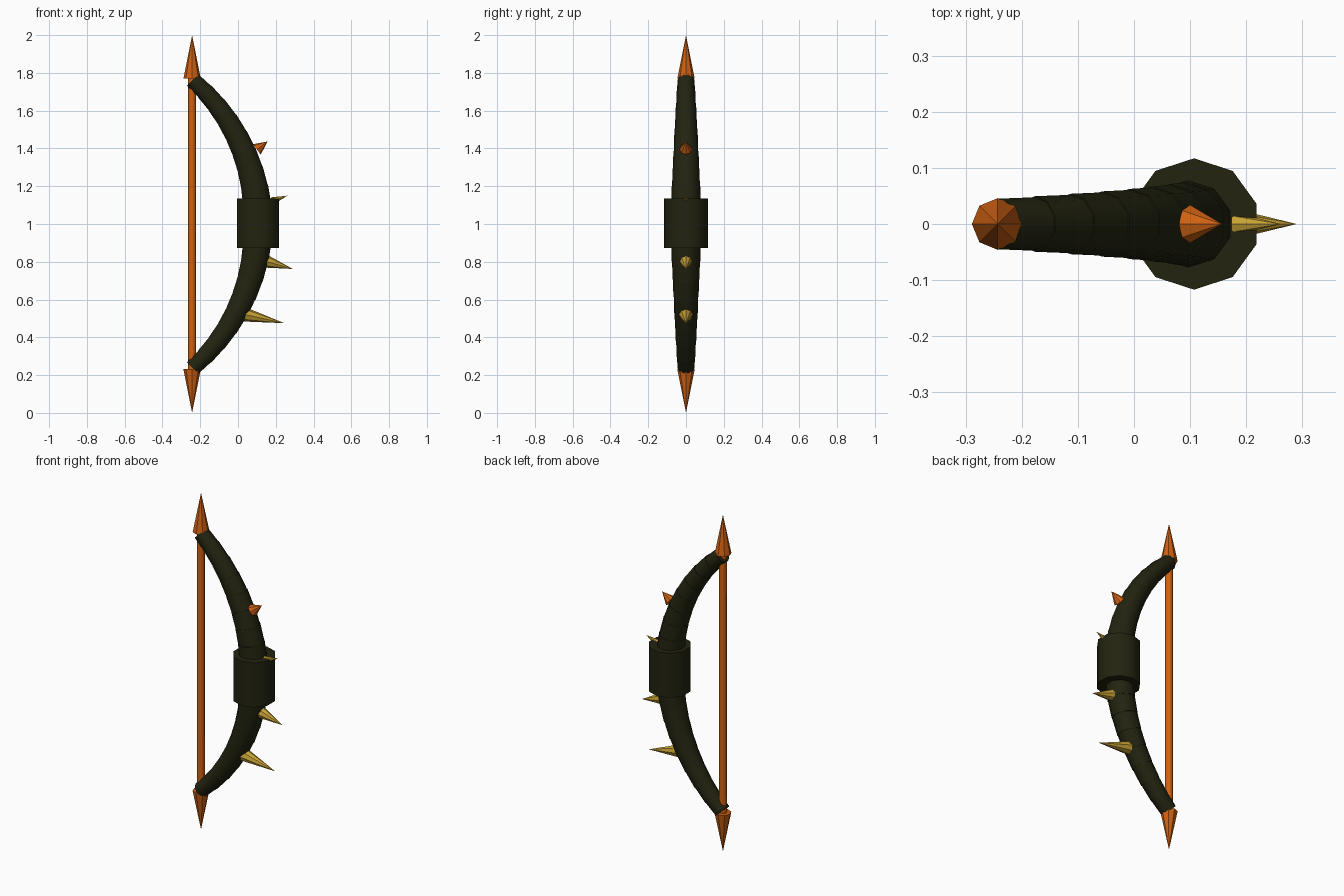
import bpy, math
from mathutils import Vector

cube = bpy.data.objects.get("Cube")
if cube:
    bpy.data.objects.remove(cube, do_unlink=True)


def material(name, rgb):
    m = bpy.data.materials.new(name)
    m.use_nodes = True
    m.diffuse_color = (*rgb, 1)
    m.node_tree.nodes["Principled BSDF"].inputs["Base Color"].default_value = (*rgb, 1)
    return m


dark = material("dark_olive", (0.016, 0.017, 0.005))
orange = material("burnt_orange", (0.62, 0.12, 0.006))
gold = material("horn_gold", (0.57, 0.36, 0.035))


def rod(name, start, end, r1, r2, sides, mat, smooth=None):
    """Cylinder, taper or spike between two points in the x-z plane."""
    a, b = Vector((start[0], 0, start[1])), Vector((end[0], 0, end[1]))
    d = b - a
    bpy.ops.mesh.primitive_cone_add(vertices=sides, radius1=r1, radius2=r2, depth=d.length,
                                    location=(a + b) / 2,
                                    rotation=(0, math.atan2(d.x, d.z), 0))
    ob = bpy.context.object
    ob.name = name
    ob.data.materials.append(mat)
    if smooth:
        bpy.ops.object.shade_smooth_by_angle(angle=math.radians(smooth))
    return ob


# Curved limbs: overlapping straight sleeves that thin towards the tips
GRIP_X, ARC_R, SPAN, COUNT = 0.107, 1.01, 0.855, 9


def arc(t):
    return Vector((GRIP_X - ARC_R * (1 - math.cos(t)), ARC_R * math.sin(t)))


for side, label in ((1, "upper"), (-1, "lower")):
    for i in range(COUNT):
        a, b = arc(SPAN * i / COUNT), arc(SPAN * (i + 1) / COUNT)
        a = a - (b - a) * 0.12
        if i < COUNT - 1:
            b = b + (b - a) * 0.08
        radius = 0.083 - 0.039 * (i + 0.5) / COUNT
        rod(f"{label}_limb_segment_{i + 1}", (a.x, 1 + side * a.y), (b.x, 1 + side * b.y),
            radius + 0.002, radius - 0.001, 10, dark, 40)

# Grip
rod("grip", (GRIP_X, 0.872), (GRIP_X, 1.136), 0.117, 0.117, 10, dark, 40)

# String and pointed ends
TIP_X = -0.243
rod("string", (TIP_X, 0.23), (TIP_X, 1.77), 0.021, 0.021, 8, orange, 50)
rod("upper_point", (TIP_X, 1.77), (TIP_X, 2.0), 0.046, 0, 8, orange)
rod("lower_point", (TIP_X, 0.232), (TIP_X, 0), 0.046, 0, 8, orange)

# Spikes on the outer edge
rod("upper_spike", (0.1, 1.395), (0.157, 1.437), 0.034, 0, 8, orange)
rod("grip_spike", (0.18, 1.122), (0.262, 1.15), 0.02, 0, 8, gold)
rod("middle_spike", (0.15, 0.802), (0.29, 0.762), 0.034, 0, 8, gold)
rod("lower_spike", (0.04, 0.52), (0.245, 0.475), 0.037, 0, 8, gold)
